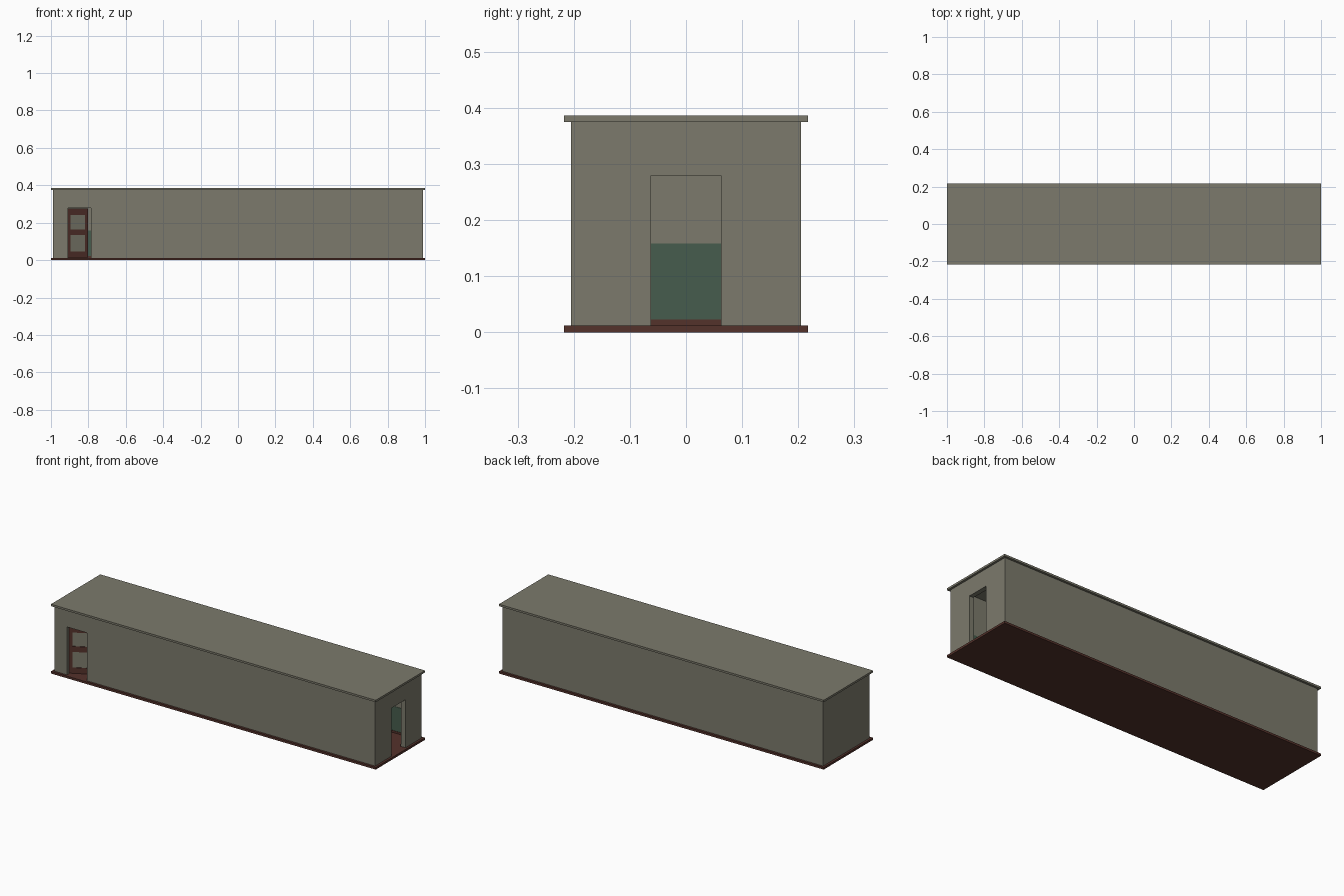
import bpy, bmesh, math
from mathutils import Matrix

if "Cube" in bpy.data.objects:
    bpy.data.objects.remove(bpy.data.objects["Cube"])


def material(name, rgb):
    m = bpy.data.materials.new(name)
    lin = [((c / 255 + 0.055) / 1.055) ** 2.4 for c in rgb]
    m.diffuse_color = (*lin, 1)
    m.use_nodes = True
    m.node_tree.nodes["Principled BSDF"].inputs["Base Color"].default_value = m.diffuse_color
    return m


OLIVE = material("olive plaster", (124, 122, 108))
RED = material("dark red", (84, 50, 43))
GREEN = material("green paint", (70, 92, 77))


def boxes(name, mat, items, matrix=None):
    """One object made of boxes given as (x0, x1, y0, y1, z0, z1)."""
    bm = bmesh.new()
    for x0, x1, y0, y1, z0, z1 in items:
        m = (Matrix.Translation(((x0 + x1) / 2, (y0 + y1) / 2, (z0 + z1) / 2))
             @ Matrix.Diagonal((x1 - x0, y1 - y0, z1 - z0, 1)))
        bmesh.ops.create_cube(bm, size=1, matrix=m)
    me = bpy.data.meshes.new(name)
    bm.to_mesh(me)
    bm.free()
    me.materials.append(mat)
    ob = bpy.data.objects.new(name, me)
    bpy.context.collection.objects.link(ob)
    if matrix:
        ob.matrix_world = matrix
    return ob


# Main dimensions: outer half sizes, wall thickness, heights
X, Y, T = 0.988, 0.205, 0.026
FLOOR, TOP, DOOR_TOP = 0.012, 0.375, 0.279
SKIRT, DADO = 0.023, 0.158
DX0, DX1 = -0.91, -0.786      # front doorway
DY = 0.062                    # half width of the right end doorway
XI, YI = X - T, Y - T         # inner faces

# Base and roof slabs
boxes("floor_slab", RED, [(-1, 1, -0.217, 0.217, 0, FLOOR)])
boxes("roof_slab", OLIVE, [(-1, 1, -0.217, 0.217, TOP, 0.386)])

# Walls, with doorways in the front and right walls
boxes("back_wall", OLIVE, [(-X, X, YI, Y, FLOOR, TOP)])
boxes("left_wall", OLIVE, [(-X, -XI, -YI, YI, FLOOR, TOP)])
boxes("front_wall", OLIVE, [(-X, DX0, -Y, -YI, FLOOR, TOP),
                            (DX1, X, -Y, -YI, FLOOR, TOP),
                            (DX0, DX1, -Y, -YI, DOOR_TOP, TOP)])
boxes("right_wall", OLIVE, [(XI, X, -YI, -DY, FLOOR, TOP),
                            (XI, X, DY, YI, FLOOR, TOP),
                            (XI, X, -DY, DY, DOOR_TOP, TOP)])


def lining(name, mat, z0, z1, t):
    """Thin band around the inside of the room, broken at the doorways."""
    boxes(name, mat, [(-XI, XI, YI - t, YI, z0, z1),
                      (-XI, -XI + t, -YI, YI, z0, z1),
                      (-XI, DX0, -YI, -YI + t, z0, z1),
                      (DX1, XI, -YI, -YI + t, z0, z1),
                      (XI - t, XI, -YI, -DY, z0, z1),
                      (XI - t, XI, DY, YI, z0, z1)])


# Painted lower walls and skirting
lining("green_dado", GREEN, SKIRT, DADO, 0.002)
lining("skirting", RED, FLOOR, SKIRT, 0.004)

# Door leaf standing ajar, hinged on its left edge
hinge = Matrix.Translation((DX0, -YI - 0.006, FLOOR)) @ Matrix.Rotation(math.radians(28), 4, "Z")
W, H, D, S = 0.122, 0.265, 0.010, 0.017
rails = [(0.002, 0.034), (0.121, 0.152), (0.229, H)]
boxes("door_frame", RED,
      [(0, S, 0, D, 0.002, H), (W - S, W, 0, D, 0.002, H)]
      + [(S, W - S, 0, D, a, b) for a, b in rails], hinge)
boxes("door_panels", OLIVE,
      [(S, W - S, 0.003, D - 0.003, a[1], b[0]) for a, b in zip(rails, rails[1:])], hinge)
